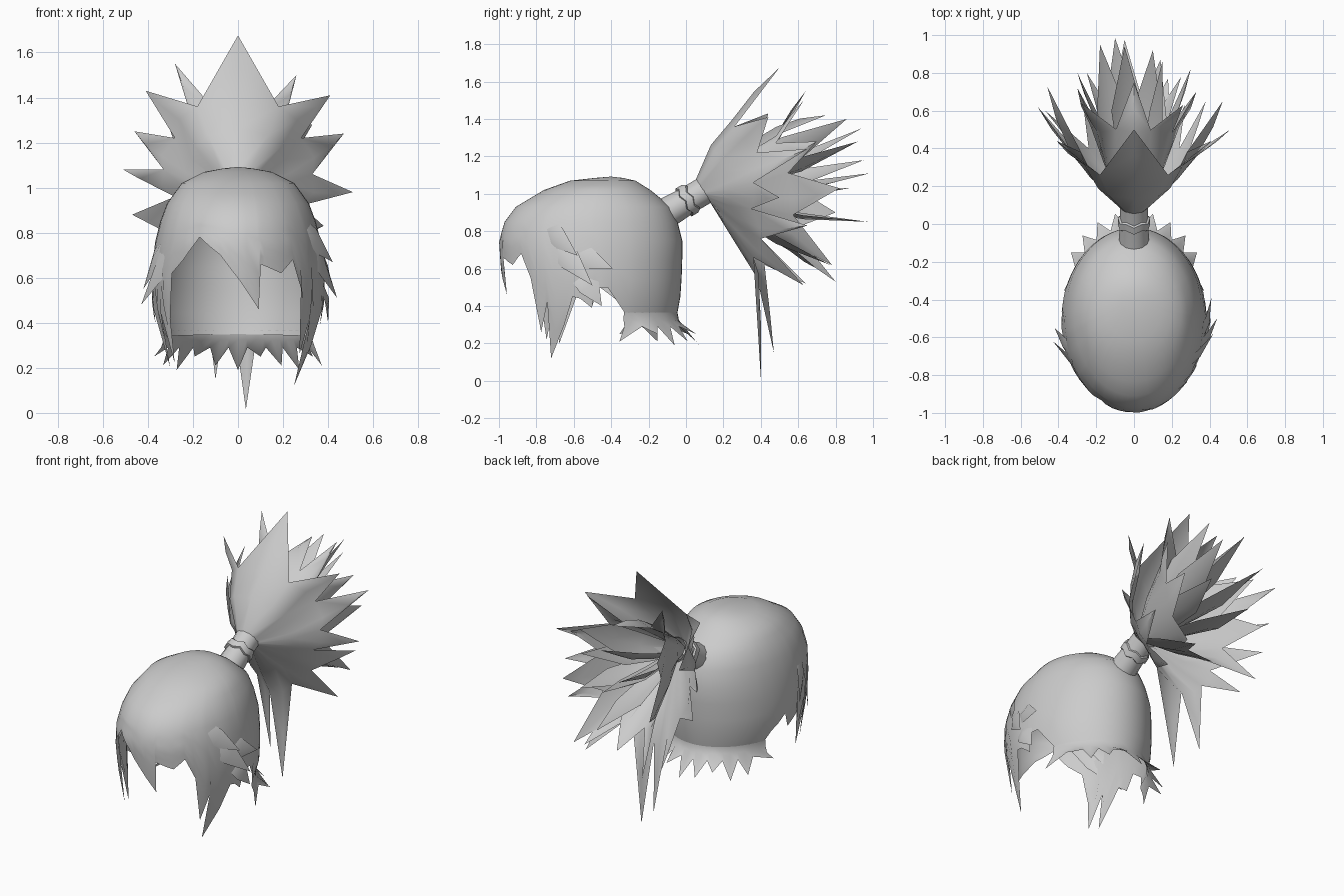
import bpy, math
from mathutils import Vector as V

if "Cube" in bpy.data.objects:
    bpy.data.objects.remove(bpy.data.objects["Cube"])

grey = bpy.data.materials.new("hair_grey")
grey.diffuse_color = (0.6, 0.6, 0.6, 1)
grey.use_nodes = True
grey.node_tree.nodes["Principled BSDF"].inputs["Base Color"].default_value = grey.diffuse_color


def make(name, verts, faces, angle=50):
    me = bpy.data.meshes.new(name)
    me.from_pydata([tuple(v) for v in verts], [], faces)
    me.materials.append(grey)
    ob = bpy.data.objects.new(name, me)
    bpy.context.collection.objects.link(ob)
    bpy.ops.object.select_all(action='DESELECT')
    ob.select_set(True)
    bpy.context.view_layer.objects.active = ob
    bpy.ops.object.shade_smooth_by_angle(angle=math.radians(angle))
    return ob


def interp(table, x):
    if x <= table[0][0]:
        return table[0][1:]
    for a, b in zip(table, table[1:]):
        if x <= b[0]:
            t = (x - a[0]) / (b[0] - a[0])
            return [p + (q - p) * t for p, q in zip(a[1:], b[1:])]
    return table[-1][1:]


# head shape: height, front y, back y, half width
SHAPE = [(0.10, -0.98, -0.12, 0.26), (0.20, -0.97, -0.08, 0.32), (0.34, -0.96, -0.05, 0.35),
         (0.45, -0.97, -0.03, 0.38), (0.60, -0.99, -0.02, 0.385), (0.75, -1.0, -0.02, 0.37),
         (0.85, -0.97, -0.045, 0.345), (0.93, -0.91, -0.08, 0.315), (1.02, -0.76, -0.19, 0.25),
         (1.07, -0.62, -0.27, 0.15), (1.09, -0.44, -0.36, 0.04)]


def head(deg, z, out=0.0):
    yf, yb, w = interp(SHAPE, z)
    s, c = math.sin(math.radians(deg)), math.cos(math.radians(deg))
    return V(((w + out) * s, (yf + yb) / 2 - ((yb - yf) / 2 + out) * c, z))


# hem of the cap: angle from the front, height
HEM = [(-180, .35), (-115, .34), (-108, .42), (-95, .5), (-90, .4), (-80, .46), (-70, .2),
       (-65, .45), (-60, .22), (-54, .42), (-50, .62), (-40, .68), (-28, .78), (-12, .70),
       (2, .58), (14, .46), (15.5, .66), (30, .62), (40, .68), (47, .55), (55, .26), (59, .42),
       (66, .12), (77, .45), (82, .44), (90, .39), (92, .5), (100, .5), (107, .42),
       (115, .34), (180, .35)]


def cap():
    cols = [a for a, _ in HEM[:-1]]
    cols += [a for a in range(-174, 180, 6) if min(abs(a - b) for b in cols) > 2]
    cols.sort()
    n, verts, faces = len(cols), [V((0, -0.40, 1.092))], []
    tops = [1.085, 1.07, 1.045, 1.02, 0.975, 0.93, 0.85]
    for r in range(12):
        for a in cols:
            z = tops[r] if r < 7 else 0.85 + (interp(HEM, a)[0] - 0.85) * (r - 6) / 5
            verts.append(head(a, z))
    for j in range(n):
        k = (j + 1) % n
        faces.append((0, 1 + j, 1 + k))
        for r in range(11):
            faces.append((1 + r * n + j, 1 + r * n + n + j, 1 + r * n + n + k, 1 + r * n + k))
    make("hair_cap", verts, faces)


# flared fringe round the nape
def nape():
    verts, faces, m = [], [], 22
    for i in range(m + 1):
        a = 112 + 136 * i / m
        back = max(0, -math.cos(math.radians(a)))
        verts.append(head(a, 0.365))
        verts.append(head(a, 0.325, 0.005 + 0.01 * back))
        if i % 2:
            p = head(a, 0.34, 0.03 + 0.09 * back)
            p.z = (0.21, 0.25, 0.19)[i // 2 % 3]
            if i in (1, m - 1):
                p.y -= 0.10
        else:
            p = head(a, 0.32, 0.01 + 0.035 * back)
            p.z = 0.29
        verts.append(p)
    for i in range(m):
        for r in range(2):
            b = i * 3 + r
            faces.append((b, b + 1, b + 4, b + 3))
    make("nape_fringe", verts, faces)


# pointed lock: folded sheet from root to tip, bulging along 'out'
def lock(name, root, tip, w0, w1, out, bulge, mid=0.55, fold=0.02):
    root, tip, out = V(root), V(tip), V(out)
    d = (tip - root).normalized()
    side = d.cross(out).normalized()
    up = side.cross(d).normalized()
    verts, faces = [], []
    for t, w in ((0, w0), (mid * 0.5, (w0 + w1) * 0.55), (mid, w1)):
        c = root.lerp(tip, t) + up * bulge * math.sin(math.pi * min(1, t / (2 * mid)))
        verts += [c - side * w - up * fold, c + up * fold * 0.5, c + side * w - up * fold]
    verts.append(tip)
    for r in (0, 3):
        for c in (0, 1):
            faces.append((r + c, r + c + 1, r + c + 4, r + c + 3))
    faces += [(6, 7, 9), (7, 8, 9)]
    make(name, verts, faces, 60)


cap()
nape()

# loose layered locks on the sides: angle, height of root, tip
SIDE = [(48, .86, (.42, -.58, .67)), (60, .78, (.44, -.50, .51)), (72, .70, (.41, -.39, .60)),
        (80, .60, (.40, -.45, .40)), (-38, .88, (-.43, -.62, .48)), (-60, .82, (-.42, -.55, .55))]
for i, (a, z, tip) in enumerate(SIDE):
    r = math.radians(a + math.copysign(15, a))
    lock(f"side_lock_{i}", head(a, z, -0.03), tip, 0.05, 0.06,
         (math.sin(r), -math.cos(r), 0.1), 0.025, 0.5, 0.012)

# hair tie: short tube with a raised band along the ponytail axis
AXIS = V((0, 0.86, 0.51))
UP = V((0, -0.51, 0.86))


def tube(name, start, rings, n=12, wave=0.0):
    verts, faces = [], []
    for d, r in rings:
        for i in range(n):
            a = 2 * math.pi * i / n
            c = V(start) + AXIS * (d + wave * (-1) ** i)
            verts.append(c + V((1, 0, 0)) * r * math.cos(a) + UP * r * math.sin(a))
    for k in range(len(rings) - 1):
        for i in range(n):
            j = (i + 1) % n
            faces.append((k * n + i, k * n + j, k * n + n + j, k * n + n + i))
    make(name, verts, faces)


tube("ponytail_stem", (0, -0.10, 0.90), [(0, .082), (0.12, .074), (0.25, .074)])
tube("tie_band", (0, -0.01, 0.955), [(0, .075), (0.005, .086), (0.045, .086), (0.05, .075)], wave=0.008)

# ponytail: star-rimmed bowls, tips and valleys alternating round the rim
BASE = V((0, 0.09, 1.02))


def radial(p):
    rel = V(p) - BASE
    return (rel - AXIS * rel.dot(AXIS)).normalized()


def bowl(name, rim, r0, bulge):
    n, verts, faces = len(rim), [], []
    for i, p in enumerate(rim):
        p, tip = V(p), i % 2 == 0
        edge = p
        if tip:  # where the tip's ridge crosses the line of valleys
            edge = (V(rim[i - 1]) + V(rim[(i + 1) % n])) / 2
            edge += radial(p) * 0.035
        root = BASE + radial(p) * r0
        verts += [root, root.lerp(edge, 0.5) + radial(p) * bulge, edge,
                  p if not tip else edge.lerp(p, 0.5) + radial(p) * 0.015, p]
    for i in range(n):
        a, b = i * 5, (i + 1) % n * 5
        faces += [(a, a + 1, b + 1, b), (a + 1, a + 2, b + 2, b + 1)]
        t, v = (a, b) if i % 2 == 0 else (b, a)
        tris = [(t + 2, t + 3, v + 2), (t + 3, t + 4, v + 2)]
        faces += tris if i % 2 == 0 else [f[::-1] for f in tris]
    make(name, verts, faces, 60)


bowl("ponytail_outer", [
    (0, .50, 1.675), (.18, .26, 1.36), (.41, .44, 1.41), (.28, .38, 1.22), (.47, .65, 1.24),
    (.33, .36, 1.06), (.51, .50, .98), (.28, .35, .92), (.38, .65, .83), (.24, .40, .76),
    (.27, .63, .51), (.13, .36, .66), (.035, .40, .015), (-.04, .38, .55), (-.10, .47, .15),
    (-.16, .42, .62), (-.27, .64, .52), (-.24, .40, .76), (-.47, .60, .88), (-.28, .36, .96),
    (-.51, .62, 1.08), (-.33, .38, 1.08), (-.46, .73, 1.25), (-.28, .38, 1.22),
    (-.41, .44, 1.43), (-.18, .26, 1.36)], 0.07, 0.03)

TIPS = [(0, .75, 1.42), (.26, .63, 1.50), (.33, .70, 1.28), (.30, .82, 1.03), (.25, .78, .62),
        (0, .70, .60), (-.25, .80, .53), (-.30, .80, .90), (-.30, .72, 1.25), (-.28, .64, 1.55)]
inner = []
for a, b in zip(TIPS, TIPS[1:] + TIPS[:1]):
    inner += [a, tuple(BASE.lerp((V(a) + V(b)) / 2, 0.68))]
bowl("ponytail_inner", inner, 0.05, 0.02)

# loose locks filling the bowl
FILL = [(-.05, .94, 1.35), (.10, .92, 1.28), (-.18, .95, 1.18), (-.10, .985, 1.11),
        (.15, .86, 1.40), (.14, .87, 1.03), (-.05, .975, .85), (.18, .77, .62)]
for i, tip in enumerate(FILL):
    d = radial(tip)
    lock(f"ponytail_fill_{i}", BASE + d * 0.03, tip, 0.03, 0.085, d, 0.035, 0.6, 0.018)
